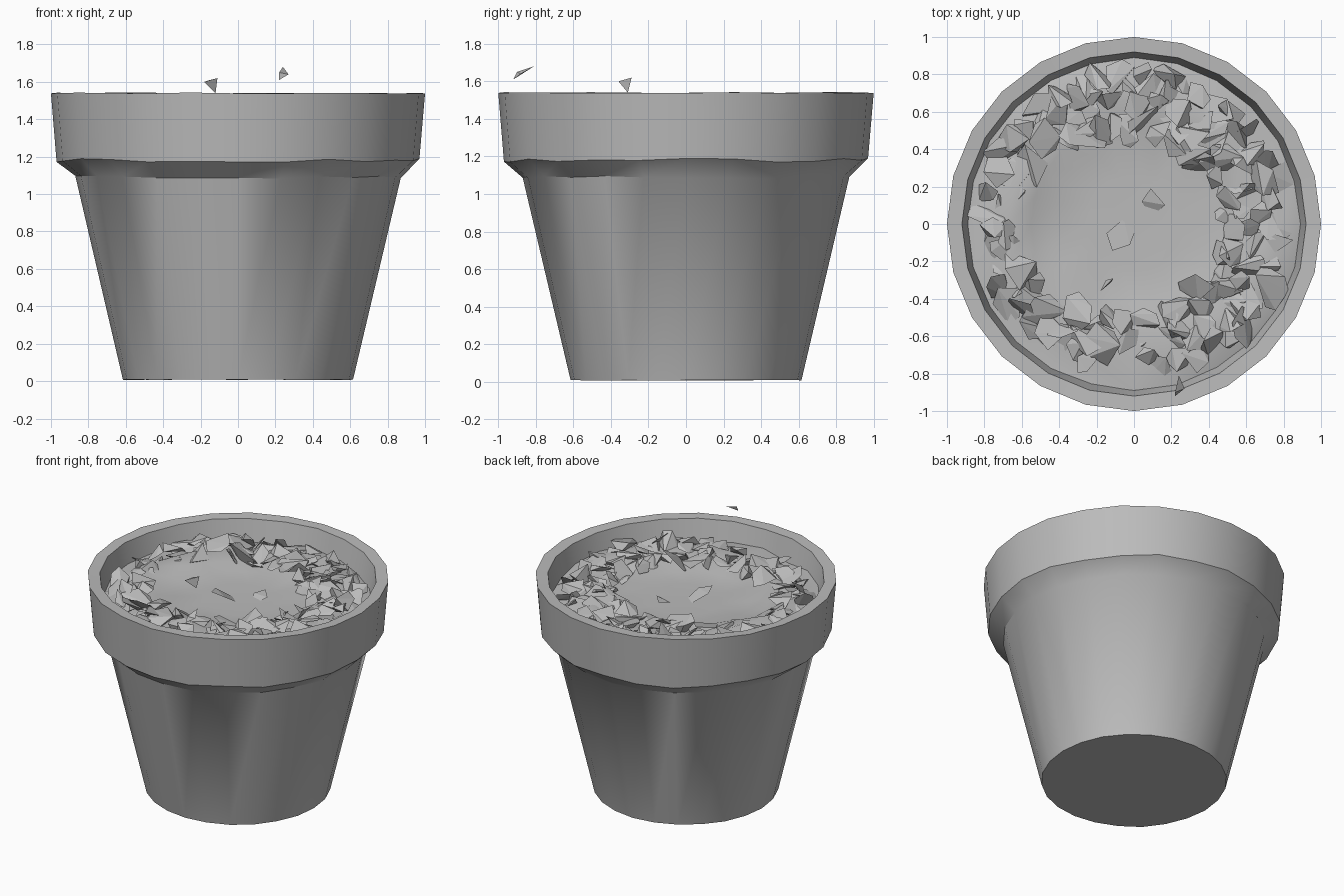
import bpy
import bmesh
import math
import random
from mathutils import Vector, Euler

random.seed(11)
cube = bpy.data.objects.get("Cube")
if cube:
    bpy.data.objects.remove(cube)

SIDES = 24

grey = bpy.data.materials.new("plain grey")
grey.use_nodes = True
GREY = (0.5, 0.5, 0.5, 1)
grey.diffuse_color = GREY
grey.node_tree.nodes["Principled BSDF"].inputs["Base Color"].default_value = GREY


def jitter(amount):
    return random.uniform(-amount, amount)


def finish(bm, name, angle=None):
    """Turn a bmesh into a named object, smooth below the given angle."""
    bmesh.ops.recalc_face_normals(bm, faces=bm.faces)
    mesh = bpy.data.meshes.new(name)
    bm.to_mesh(mesh)
    bm.free()
    mesh.materials.append(grey)
    obj = bpy.data.objects.new(name, mesh)
    bpy.context.collection.objects.link(obj)
    if angle:
        bpy.ops.object.select_all(action="DESELECT")
        obj.select_set(True)
        bpy.context.view_layer.objects.active = obj
        bpy.ops.object.shade_smooth_by_angle(angle=math.radians(angle))
    return obj


def add_rings(bm, profile):
    """Lathe (radius, height, unevenness) steps and bridge the rings."""
    rings = []
    for radius, height, uneven in profile:
        ring = []
        for i in range(SIDES):
            a = math.tau * i / SIDES
            ring.append(bm.verts.new((radius * math.cos(a), radius * math.sin(a),
                                      height + jitter(uneven))))
        rings.append(ring)
    for low, high in zip(rings, rings[1:]):
        for i in range(SIDES):
            j = (i + 1) % SIDES
            bm.faces.new((low[i], low[j], high[j], high[i]))
    return rings


# Pot: tapered body, sloped lip underside, thick collar and inner wall
bm = bmesh.new()
rings = add_rings(bm, [(0.615, 0.008, 0.002), (0.87, 1.09, 0.008),
                       (0.97, 1.18, 0.01), (1.0, 1.54, 0.003),
                       (0.92, 1.535, 0.005), (0.875, 1.33, 0)])
bm.faces.new(rings[0])
finish(bm, "pot", 35)

# Soil: shallow clearing in the middle, raised uneven ring around it
bm = bmesh.new()
rings = add_rings(bm, [(0.25, 1.37, 0), (0.43, 1.375, 0.005), (0.55, 1.4, 0.025),
                       (0.67, 1.42, 0.035), (0.78, 1.41, 0.035), (0.89, 1.39, 0.02)])
bm.faces.new(rings[0])
finish(bm, "soil", 50)


def add_shard(bm, centre, size, points=5):
    """Angular crumb: hull of a few scattered points."""
    turn = Euler((jitter(0.5), jitter(0.5), jitter(math.pi)))
    verts = []
    for i in range(points):
        a = math.tau * i / points + jitter(0.4)
        p = Vector((math.cos(a), 0.7 * math.sin(a), jitter(0.5))) * size
        p.rotate(turn)
        p += Vector(centre)
        p.z = min(p.z, 1.52)
        verts.append(bm.verts.new(p))
    hull = bmesh.ops.convex_hull(bm, input=verts)
    spare = {v for v in hull["geom_interior"] + hull["geom_unused"]
             if isinstance(v, bmesh.types.BMVert)}
    bmesh.ops.delete(bm, geom=list(spare), context="VERTS")


# Crumbs spread evenly round the ring, leaving the off-centre clearing open
bm = bmesh.new()
placed = []
tries = 0
while len(placed) < 130 and tries < 6000:
    tries += 1
    a = random.uniform(0, math.tau)
    r = math.sqrt(random.uniform(0.16, 0.66))
    spot = Vector((r * math.cos(a), r * math.sin(a)))
    bare_front = abs(spot.x + 0.1) < 0.16 and spot.y < -0.65
    in_clearing = ((spot.x + 0.1) / 0.57) ** 2 + (spot.y / 0.5) ** 2 < 1
    if in_clearing or bare_front or any((spot - p).length < 0.075 for p in placed):
        continue
    placed.append(spot)
    add_shard(bm, (spot.x, spot.y, 1.425 + jitter(0.02)),
              random.uniform(0.07, 0.13), random.choice((5, 6, 6)))
add_shard(bm, (-0.28, 0.45, 1.41), 0.15, 6)
add_shard(bm, (-0.07, -0.06, 1.4), 0.1, 5)
add_shard(bm, (0.1, 0.1, 1.4), 0.09, 4)
finish(bm, "soil_crumbs")


def loose_shard(name, points):
    bm = bmesh.new()
    bmesh.ops.convex_hull(bm, input=[bm.verts.new(p) for p in points])
    finish(bm, name)


# Two loose crumbs above the rim
loose_shard("loose_crumb_middle", [(-0.18, -0.36, 1.6), (-0.11, -0.29, 1.62),
                                   (-0.12, -0.31, 1.54), (-0.15, -0.3, 1.61)])
loose_shard("loose_crumb_front", [(0.22, -0.92, 1.61), (0.27, -0.88, 1.64),
                                  (0.24, -0.81, 1.68), (0.22, -0.9, 1.65)])
